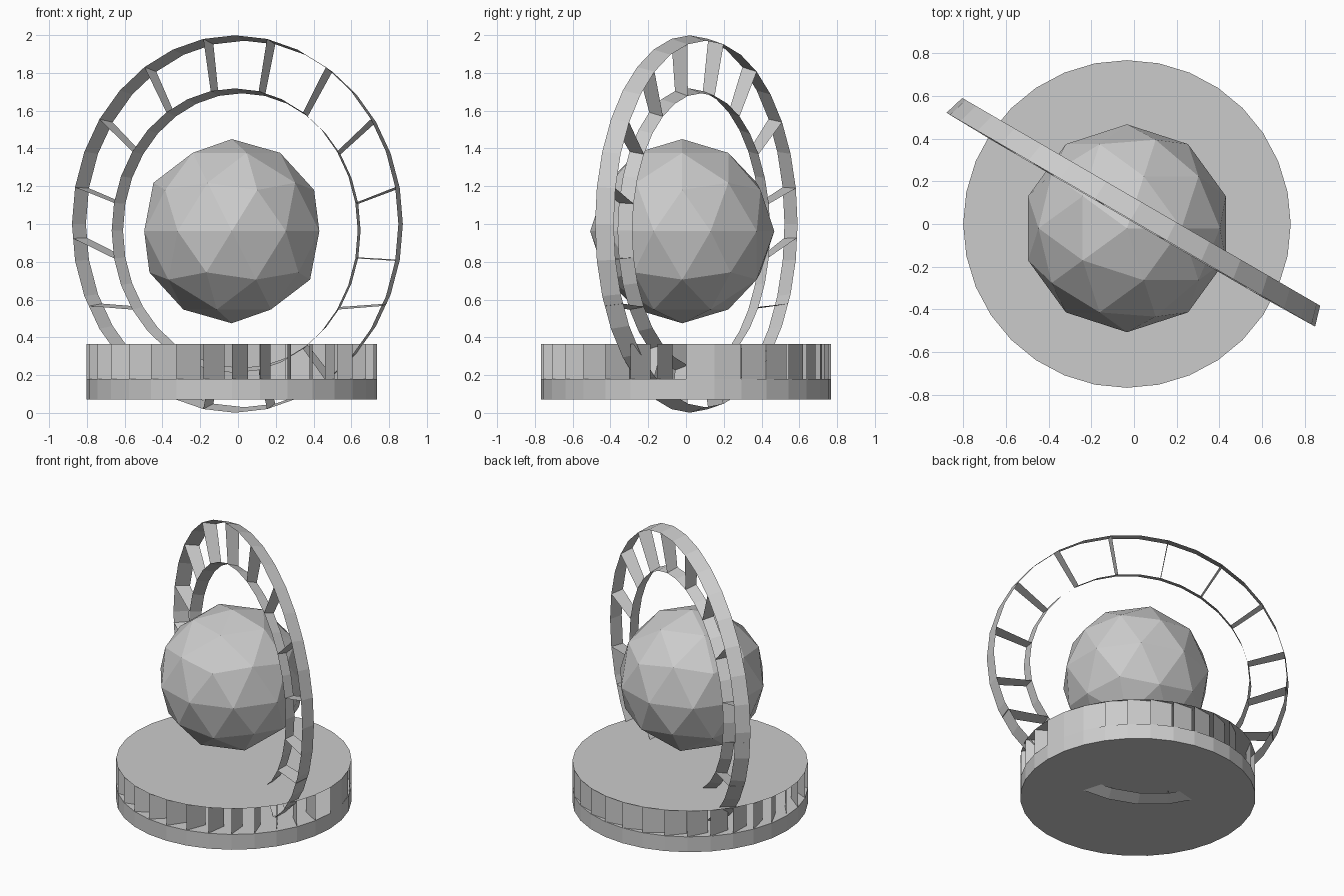
import bpy, bmesh
from math import cos, sin, radians, tau
from mathutils import Vector

cube = bpy.data.objects.get("Cube")
if cube:
    bpy.data.objects.remove(cube)

GREY = (0.6, 0.6, 0.6, 1)
mat = bpy.data.materials.new("plain grey")
mat.use_nodes = True
mat.diffuse_color = GREY
mat.node_tree.nodes["Principled BSDF"].inputs["Base Color"].default_value = GREY

SIDES = 32
CENTRE = Vector((-0.033, 0, 0))
RADIUS = 0.768
Z_BOTTOM, Z_MIDDLE, Z_TOP = 0.07, 0.18, 0.365


def finish(name, bm):
    mesh = bpy.data.meshes.new(name)
    bm.to_mesh(mesh)
    bm.free()
    mesh.materials.append(mat)
    obj = bpy.data.objects.new(name, mesh)
    bpy.context.collection.objects.link(obj)
    return obj


def quad(bm, *points):
    bm.faces.new([bm.verts.new(p) for p in points])


def rim(i, z):
    a = tau * i / SIDES
    return CENTRE + Vector((RADIUS * cos(a), RADIUS * sin(a), z))


# Lower base slab
bm = bmesh.new()
loops = [[bm.verts.new(rim(i, z)) for i in range(SIDES)] for z in (Z_BOTTOM, Z_MIDDLE)]
bm.faces.new(loops[0][::-1])
bm.faces.new(loops[1])
for i in range(SIDES):
    j = (i + 1) % SIDES
    bm.faces.new((loops[0][i], loops[0][j], loops[1][j], loops[1][i]))
finish("base_slab", bm)

# Flat platform above it
bm = bmesh.new()
bm.faces.new([bm.verts.new(rim(i, Z_TOP)) for i in range(SIDES)])
finish("platform", bm)

# Upright louvres around the rim, turning further inward along the circle
bm = bmesh.new()
width = 2 * RADIUS * sin(tau / SIDES / 2)
for i in range(SIDES):
    a = tau * i / SIDES
    heading = a * 1.185 + tau / 4 + tau / SIDES / 2
    step = Vector((cos(heading), sin(heading), 0)) * width
    low, high = rim(i, Z_MIDDLE), rim(i, Z_TOP)
    quad(bm, low, low + step, high + step, high)
finish("louvres", bm)

# Faceted ball
bm = bmesh.new()
bmesh.ops.create_icosphere(bm, subdivisions=2, radius=0.4875)
ball = finish("ball", bm)
ball.location = (-0.033, -0.02, 0.962)

# Upright double ring, turned about the vertical axis
ACROSS = Vector((0.865, -0.502, 0))
NORMAL = Vector((0.502, 0.865, 0))
ORIGIN = Vector((-0.015, 0.02, 0))
# each rim: radius, centre height, offset along the ring axis
OUTER = ((0.999, 1.0, 0), (0.97, 1.0, 0.097))
INNER = ((0.753, 0.965, -0.005), (0.727, 0.965, 0.07))


def on_ring(edge, a):
    r, z, s = edge
    return ORIGIN + NORMAL * s + ACROSS * r * cos(a) + Vector((0, 0, z + r * sin(a)))


for name, (front, back), flip in (("outer_ring", OUTER, 1), ("inner_ring", INNER, -1)):
    bm = bmesh.new()
    for i in range(SIDES):
        a, b = tau * i / SIDES, tau * (i + 1) / SIDES
        quad(bm, *[on_ring(front, a), on_ring(front, b), on_ring(back, b), on_ring(back, a)][::flip])
    bmesh.ops.remove_doubles(bm, verts=bm.verts, dist=0.0001)
    finish(name, bm)

# Spoke plates between the rings, a few of them leaning
LEAN = {8: -7, 9: -8, 14: 8}
bm = bmesh.new()
for i in range(16):
    a = tau * (i + 0.5) / 16
    b = a + radians(LEAN.get(i, 0))
    quad(bm, on_ring(INNER[0], a), on_ring(OUTER[0], b), on_ring(OUTER[1], b), on_ring(INNER[1], a))
finish("spokes", bm)
